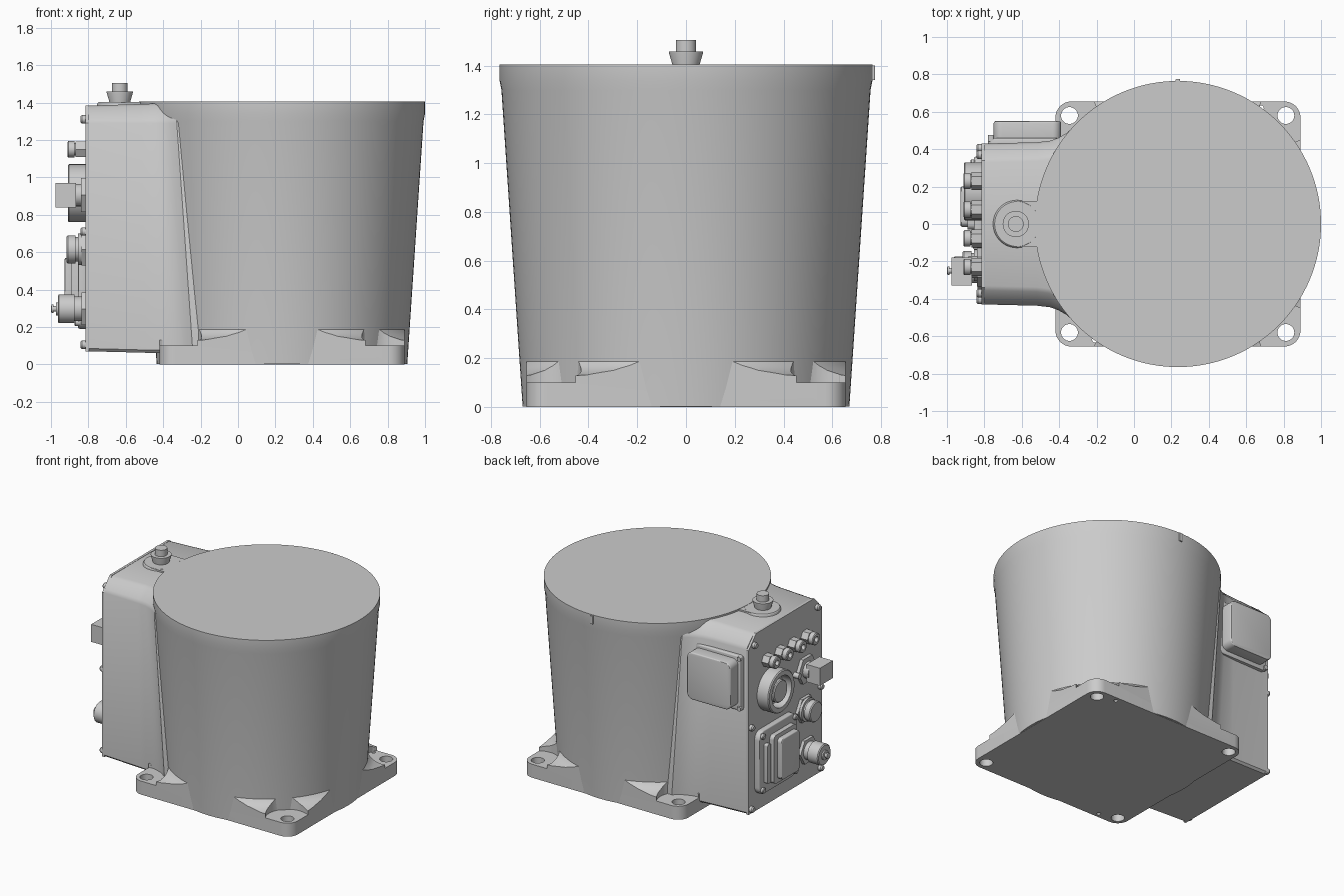
import bpy, bmesh, math
from mathutils import Matrix, Vector

if "Cube" in bpy.data.objects:
    bpy.data.objects.remove(bpy.data.objects["Cube"])

CX = 0.235          # axis of the main drum
PANEL = -0.815      # x of the connector panel


def finish(name, bm):
    bmesh.ops.recalc_face_normals(bm, faces=bm.faces)
    me = bpy.data.meshes.new(name)
    bm.to_mesh(me)
    bm.free()
    ob = bpy.data.objects.new(name, me)
    bpy.context.collection.objects.link(ob)
    return ob


def lathe(name, profile, loc, seg=32, axis='Z', spin=0.0):
    """Closed turned part from (radius, height); axis 'X' points along -x."""
    bm = bmesh.new()
    rings = []
    for r, h in profile:
        ring = []
        for i in range(seg):
            a = 2 * math.pi * i / seg + spin
            p = (r * math.cos(a), r * math.sin(a), h)
            if axis == 'X':
                p = (-h, p[0], p[1])
            ring.append(bm.verts.new(Vector(p) + Vector(loc)))
        rings.append(ring)
    for a, b in zip(rings, rings[1:]):
        for i in range(seg):
            j = (i + 1) % seg
            bm.faces.new((a[i], a[j], b[j], b[i]))
    bm.faces.new(rings[0])
    bm.faces.new(rings[-1])
    return finish(name, bm)


def block(name, lo, hi, r=0.0, axis=None, edge=0.0):
    """Box; edges along axis rounded by r, the others by edge."""
    bm = bmesh.new()
    lo, hi = Vector(lo), Vector(hi)
    bmesh.ops.create_cube(bm, size=1, matrix=Matrix.Translation((lo + hi) / 2)
                          @ Matrix.Diagonal((*(hi - lo), 1)))
    if r:
        es = [e for e in bm.edges
              if abs((e.verts[0].co - e.verts[1].co)[axis]) > 1e-4]
        bmesh.ops.bevel(bm, geom=es, offset=r, segments=8, profile=0.5, affect='EDGES')
    if edge:
        es = [e for e in bm.edges if e.calc_face_angle(0) > 0.8]
        bmesh.ops.bevel(bm, geom=es, offset=edge, segments=3, profile=0.5, affect='EDGES')
    return finish(name, bm)


def boolean(ob, cutter, op):
    m = ob.modifiers.new(op, 'BOOLEAN')
    m.operation, m.object, m.solver = op, cutter, 'EXACT'
    bpy.context.view_layer.objects.active = ob
    bpy.ops.object.modifier_apply(modifier=m.name)
    bpy.data.objects.remove(cutter, do_unlink=True)


# Main tapered drum
lathe('drum', [(0.67, 0.002), (0.757, 1.3), (0.765, 1.34), (0.765, 1.405)], (CX, 0, 0), 128)
block('drum_key', (CX - 0.012, 0.74, 1.34), (CX + 0.012, 0.775, 1.4), 0.005, 2)

# Square base flange with a fillet up to the drum, pockets and bolt holes
flange = block('base_flange', (-0.42, -0.655, 0), (0.89, 0.655, 0.3), 0.085, 2)
skirt = lathe('skirt', [(1.2, -0.1), (1.2, 0.125), (0.83, 0.125), (0.77, 0.132), (0.72, 0.15),
                        (0.695, 0.17), (0.68, 0.19)], (CX, 0, 0), 128)
boolean(flange, skirt, 'INTERSECT')
for x in (-0.345, 0.812):
    for y in (-0.58, 0.58):
        pocket = lathe('pocket', [(0.15, 0.1), (0.15, 0.25)], (x, y, 0), 40)
        boolean(flange, pocket, 'DIFFERENCE')
        hole = lathe('hole', [(0.045, -0.1), (0.045, 0.3)], (x, y, 0), 32)
        boolean(flange, hole, 'DIFFERENCE')
for x, y in ((0.68, 0.62), (-0.21, -0.62)):
    pin = lathe('pin_hole', [(0.014, -0.1), (0.014, 0.3)], (x, y, 0), 16)
    boolean(flange, pin, 'DIFFERENCE')

# Connector housing lofted towards the drum, flaring where they meet
bm = bmesh.new()
rows = []
for x, w, zb, zt, lean in ((-0.80, 0.43, 0.07, 1.383, 0), (-0.52, 0.437, 0.062, 1.392, 0.3),
                           (-0.455, 0.445, 0.06, 1.394, 0.9), (-0.41, 0.462, 0.06, 1.396, 1),
                           (-0.37, 0.485, 0.06, 1.397, 1), (-0.335, 0.515, 0.06, 1.398, 1),
                           (0.0, 0.515, 0.06, 1.398, 0)):
    half = [(w - 0.015, zb), (w, zb + 0.015), (w, 1.29), (w - 0.012, 1.315),
            (w - 0.075, zt - 0.012), (w - 0.1, zt)]
    pts = half + [(-y, z) for y, z in reversed(half)]
    rows.append([bm.verts.new((x + lean * 0.07 * (1.4 - z), y, z)) for y, z in pts])
for a, b in zip(rows, rows[1:]):
    for i in range(len(a)):
        j = (i + 1) % len(a)
        bm.faces.new((a[i], a[j], b[j], b[i]))
bm.faces.new(rows[0])
bm.faces.new(rows[-1])
finish('housing', bm)

# Flat panel closing the housing
bm = bmesh.new()
outline = [(0.43, 0.07), (0.43, 1.29), (0.34, 1.385), (-0.34, 1.385), (-0.43, 1.29), (-0.43, 0.07)]
face = bm.faces.new([bm.verts.new((PANEL, y, z)) for y, z in outline])
new = bmesh.ops.extrude_face_region(bm, geom=[face])['geom']
bmesh.ops.translate(bm, vec=(0.018, 0, 0), verts=[v for v in new if isinstance(v, bmesh.types.BMVert)])
finish('connector_panel', bm)


def fitting(name, y, z, profile, seg=32, spin=0.0):
    return lathe(name, [(r, h - 0.005) if i == 0 else (r, h) for i, (r, h) in enumerate(profile)],
                 (PANEL, y, z), seg, 'X', spin)


# Panel screws
for s in (-1, 1):
    for y, z in ((0.37, 1.31), (0.405, 0.71), (0.405, 0.105)):
        fitting('panel_screw', s * y, z, [(0.022, 0), (0.022, 0.02), (0.016, 0.028)], 16)

# Row of four small air fittings
for y in (-0.23, -0.077, 0.077, 0.23):
    fitting('small_fitting_nut', y, 1.15, [(0.048, 0), (0.048, 0.055)], 6)
    fitting('small_fitting', y, 1.15, [(0.034, 0.05), (0.034, 0.06), (0.044, 0.06), (0.044, 0.092),
                                      (0.038, 0.097), (0.02, 0.097), (0.02, 0.07)], 24)

# Large round socket with inner plug
fitting('large_socket', 0.175, 0.915, [(0.155, 0), (0.155, 0.088), (0.148, 0.095), (0.115, 0.095),
                                      (0.115, 0.02)], 48)
fitting('large_socket_core', 0.175, 0.915, [(0.082, 0), (0.082, 0.08), (0.075, 0.087)], 32)

# Square plug on a hex flange
fitting('plug_flange', -0.23, 0.905, [(0.105, 0), (0.105, 0.025)], 6)
fitting('plug_collar', -0.23, 0.905, [(0.06, 0.02), (0.06, 0.07)], 24)
block('square_plug', (-0.975, -0.33, 0.84), (-0.865, -0.18, 0.97))
fitting('plug_side_screw', -0.11, 0.905, [(0.02, 0), (0.02, 0.045)], 16)

# Middle round connector
fitting('middle_connector_flange', -0.22, 0.615, [(0.1, 0), (0.1, 0.022)], 6)
fitting('middle_connector', -0.22, 0.615, [(0.085, 0.02), (0.085, 0.04), (0.065, 0.04), (0.065, 0.055),
                                          (0.075, 0.055), (0.075, 0.095), (0.068, 0.102)], 32)

# Lower round connector with centre nub
fitting('lower_connector_flange', -0.25, 0.297, [(0.1, 0), (0.1, 0.022)], 6)
fitting('lower_connector', -0.25, 0.297, [(0.066, 0.02), (0.066, 0.06), (0.077, 0.06), (0.077, 0.142),
                                         (0.07, 0.148), (0.035, 0.148), (0.035, 0.158), (0.015, 0.158),
                                         (0.015, 0.172), (0.022, 0.172), (0.022, 0.182),
                                         (0.01, 0.185)], 32)

# Rectangular cover on a rounded plate, with clamp bar and corner screws
block('cover_plate', (-0.855, -0.08, 0.19), (-0.81, 0.36, 0.66), 0.06, 0, 0.008)
block('cover_seat', (-0.89, -0.03, 0.24), (-0.84, 0.24, 0.6), 0.03, 0)
block('cover_lid', (-0.927, -0.015, 0.265), (-0.88, 0.2, 0.57), 0.03, 0, 0.008)
block('clamp_bar', (-0.885, 0.265, 0.27), (-0.85, 0.305, 0.56), 0.012, 0)
for y in (-0.055, 0.325):
    for z in (0.225, 0.625):
        lathe('cover_screw', [(0.02, 0.03), (0.02, 0.055), (0.014, 0.06)], (PANEL, y, z), 16, 'X')

# Side junction box on the back face
block('side_box_frame', (-0.78, 0.40, 0.84), (-0.37, 0.46, 1.245), 0.03, 1, 0.01)
block('side_box', (-0.75, 0.43, 0.87), (-0.39, 0.55, 1.22), 0.045, 1, 0.01)
for x, z in ((-0.765, 0.86), (-0.765, 1.23)):
    block('side_box_lug', (x - 0.015, 0.44, z - 0.015), (x + 0.015, 0.475, z + 0.015), 0.008, 1)

# Raised pad and vent plug on top
pad = lathe('vent_pad', [(0.135, 1.36), (0.125, 1.398), (0.12, 1.403)], (-0.625, 0, 0), 48)
block('vent_pad_bridge', (-0.625, -0.122, 1.36), (-0.45, 0.122, 1.4025))
lathe('vent_plug', [(0.055, 1.39), (0.056, 1.405), (0.07, 1.452), (0.07, 1.458), (0.042, 1.458),
                    (0.042, 1.505)], (-0.632, 0, 0), 40)

# Smooth round surfaces, keep edges sharp
bpy.ops.object.select_all(action='SELECT')
bpy.context.view_layer.objects.active = pad
bpy.ops.object.shade_smooth_by_angle(angle=math.radians(30))
